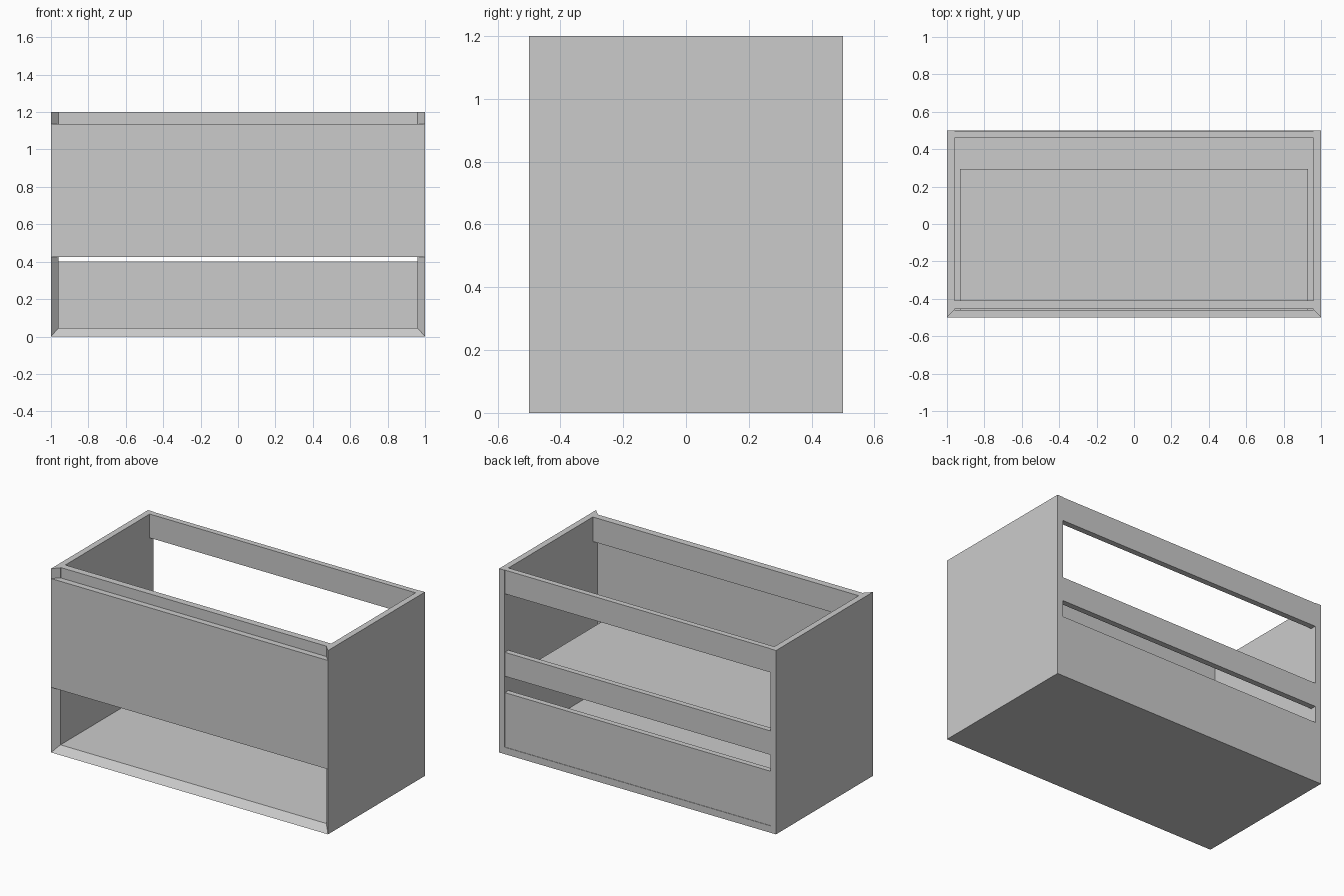
import bpy, bmesh
from mathutils import Vector

if "Cube" in bpy.data.objects:
    bpy.data.objects.remove(bpy.data.objects["Cube"])


def panel(name, axis, outer, outer_rect, inner, inner_rect):
    """Board between two parallel rectangles; differing rectangles give mitred edges.
    Rectangles are (a0, a1, b0, b1) along the two remaining axes in x, y, z order."""
    bm = bmesh.new()
    for pos, (a0, a1, b0, b1) in ((outer, outer_rect), (inner, inner_rect)):
        for a, b in ((a0, b0), (a1, b0), (a1, b1), (a0, b1)):
            co = [a, b]
            co.insert(axis, pos)
            bm.verts.new(Vector(co))
    bmesh.ops.convex_hull(bm, input=bm.verts)
    bmesh.ops.dissolve_limit(bm, angle_limit=0.01, verts=bm.verts, edges=bm.edges)
    bmesh.ops.recalc_face_normals(bm, faces=bm.faces)
    mesh = bpy.data.meshes.new(name)
    bm.to_mesh(mesh)
    bm.free()
    obj = bpy.data.objects.new(name, mesh)
    bpy.context.collection.objects.link(obj)
    return obj


def board(name, x0, x1, y0, y1, z0, z1):
    return panel(name, 2, z0, (x0, x1, y0, y1), z1, (x0, x1, y0, y1))


W, D, H = 1.0, 0.5, 1.2      # half width, half depth, height
T, B = 0.04, 0.045           # side and base thickness
IN = W - T                   # inner half width

# Mitred carcass: two sides and the base
for label, s in (("left", -1), ("right", 1)):
    panel(label + "_side", 0, s * W, (-D, D, 0, H), s * IN, (-D + T, D, B, H))
panel("base_panel", 2, 0, (-W, W, -D, D), B, (-IN, IN, -D + T, D))

# Mitred drawer front with the drawer bottom behind it
panel("drawer_front", 1, -D, (-W, W, 0.425, 1.135), -D + T, (-IN, IN, 0.425, 1.135))
board("drawer_bottom", -0.93, 0.93, -D + T, 0.295, 0.46, 0.505)

# Front top rail, set behind the drawer front
board("front_rail", -IN, IN, -0.455, -0.41, 1.04, H)

# Back boards, set slightly in from the rear edges
for name, z0, z1 in (("back_panel", B, 0.40),
                     ("back_middle_rail", 0.507, 0.663),
                     ("back_top_rail", 1.045, H)):
    board(name, -IN, IN, D - T, D - 0.003, z0, z1)
